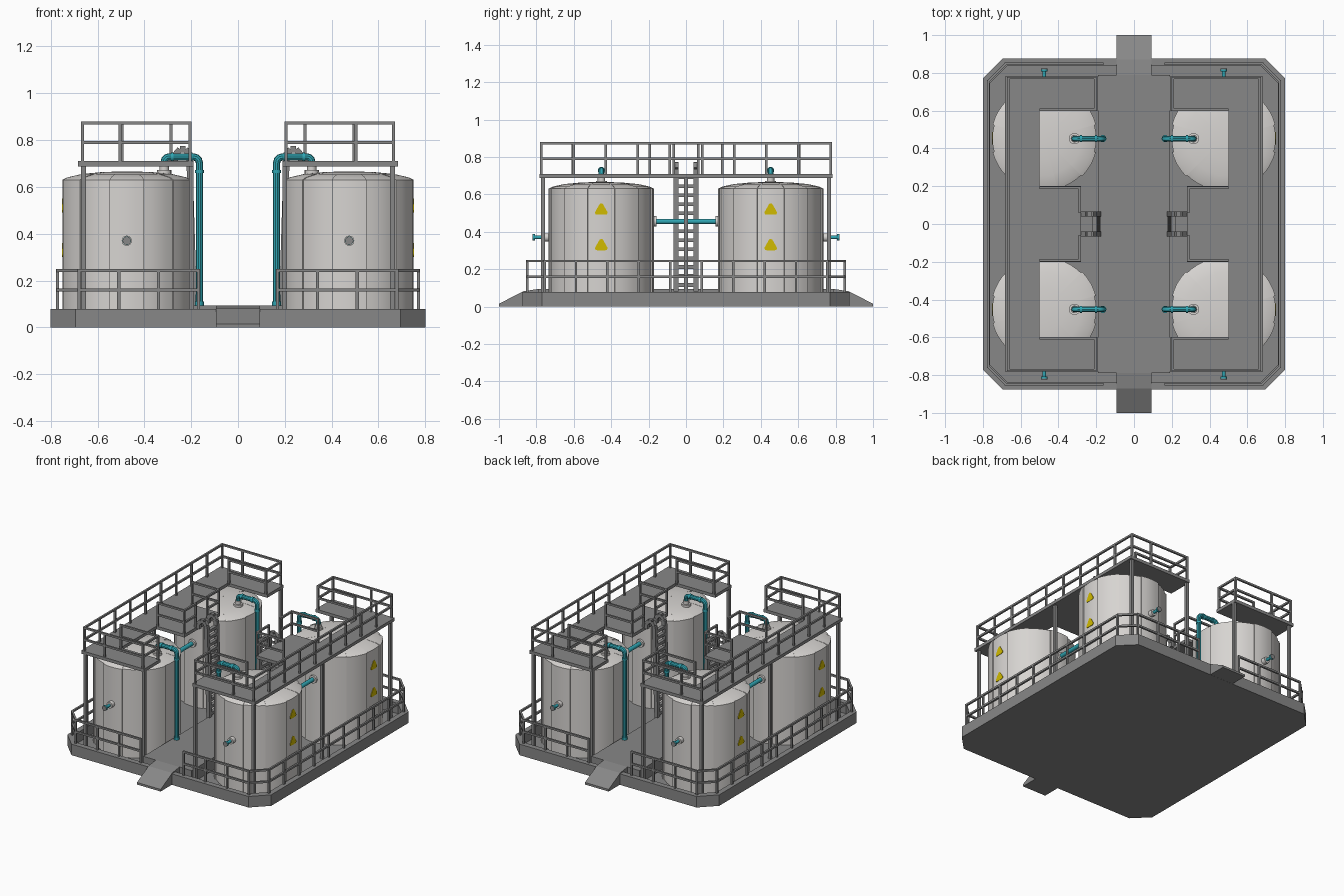
import bpy, bmesh, math
from mathutils import Vector, Matrix

if "Cube" in bpy.data.objects:
    bpy.data.objects.remove(bpy.data.objects["Cube"])


def material(name, rgb):
    m = bpy.data.materials.new(name)
    m.diffuse_color = (*rgb, 1)
    m.use_nodes = True
    m.node_tree.nodes["Principled BSDF"].inputs["Base Color"].default_value = m.diffuse_color
    return m


GREY = material("steel_grey", (0.245, 0.245, 0.245))
LIGHT = material("tank_light_grey", (0.68, 0.66, 0.64))
TEAL = material("pipe_teal", (0.03, 0.38, 0.45))
YELLOW = material("warning_yellow", (0.64, 0.5, 0.0))


def finish(name, bm, mat, smooth=False):
    bmesh.ops.recalc_face_normals(bm, faces=bm.faces)
    me = bpy.data.meshes.new(name)
    bm.to_mesh(me)
    bm.free()
    me.materials.clear()
    me.materials.append(mat)
    if smooth:
        me.polygons.foreach_set("use_smooth", [True] * len(me.polygons))
        me.set_sharp_from_angle(angle=math.radians(35))
    ob = bpy.data.objects.new(name, me)
    bpy.context.collection.objects.link(ob)
    return ob


def bar(bm, a, b, w, d=None):
    """Square bar from a to b."""
    a, b = Vector(a), Vector(b)
    v = b - a
    rot = v.to_track_quat('Z', 'Y').to_matrix().to_4x4()
    scale = Matrix.Diagonal((w, d or w, v.length, 1))
    bmesh.ops.create_cube(bm, size=1, matrix=Matrix.Translation((a + b) / 2) @ rot @ scale)


def box(bm, lo, hi):
    """Axis-aligned box between two corners."""
    lo, hi = Vector(lo), Vector(hi)
    m = Matrix.Translation((lo + hi) / 2) @ Matrix.Diagonal((*(hi - lo), 1))
    bmesh.ops.create_cube(bm, size=1, matrix=m)


def cyl(bm, a, b, r, n=16):
    """Cylinder from a to b."""
    a, b = Vector(a), Vector(b)
    v = b - a
    m = Matrix.Translation((a + b) / 2) @ v.to_track_quat('Z', 'Y').to_matrix().to_4x4()
    bmesh.ops.create_cone(bm, cap_ends=True, segments=n, radius1=r, radius2=r,
                          depth=v.length, matrix=m)


def prism(bm, pts, offset):
    """Closed solid: an outline of 3D points swept along an offset."""
    lo = [bm.verts.new(p) for p in pts]
    hi = [bm.verts.new(Vector(p) + Vector(offset)) for p in pts]
    bm.faces.new(lo)
    bm.faces.new(hi)
    for i in range(len(pts)):
        j = (i + 1) % len(pts)
        bm.faces.new((lo[i], lo[j], hi[j], hi[i]))


def railing(bm, path, z0, z1, zmid, w, step):
    """Top rail, middle rail and evenly spaced posts along a path."""
    for (ax, ay), (bx, by) in zip(path, path[1:]):
        for z in (z1 - w / 2, zmid):
            bar(bm, (ax, ay, z), (bx, by, z), w)
        n = max(1, round(math.hypot(bx - ax, by - ay) / step))
        for i in range(n + 1):
            t = i / n
            x, y = ax + (bx - ax) * t, ay + (by - ay) * t
            bar(bm, (x, y, z0), (x, y, z1), w)


def octagon(x, y, c):
    return [(x, y - c), (x - c, y), (c - x, y), (-x, y - c),
            (-x, c - y), (c - x, -y), (x - c, -y), (x, c - y)]


# spill tray: low floor surrounded by a kerb, as one lofted solid
bm = bmesh.new()
outer, inner = octagon(0.8, 0.875, 0.105), octagon(0.762, 0.837, 0.092)
loops = [[bm.verts.new((x, y, z)) for x, y in o]
         for o, z in ((outer, 0), (outer, 0.078), (inner, 0.078), (inner, 0.005))]
for a, b in zip(loops, loops[1:]):
    for i in range(8):
        j = (i + 1) % 8
        bm.faces.new((a[i], a[j], b[j], b[i]))
bm.faces.new(loops[0])
bm.faces.new(loops[-1])
finish("spill_tray", bm, GREY)

# central walkway and end ramps
bm = bmesh.new()
box(bm, (-0.19, -0.79, 0.003), (0.19, 0.79, 0.094))
finish("walkway", bm, GREY)
for s, tag in ((-1, "front"), (1, "back")):
    bm = bmesh.new()
    prof = [(0.79, 0.001), (1.0, 0.0), (1.0, 0.015), (0.87, 0.082), (0.79, 0.094)]
    prism(bm, [(-0.093, s * y, z) for y, z in prof], (0.186, 0, 0))
    finish(tag + "_ramp", bm, GREY)

TX, TY, R = 0.475, 0.453, 0.283


def tank(name, cx, cy):
    """Panelled shell with every other panel raised, and a shallow dome."""
    bm = bmesh.new()
    ring = []
    for k in range(12):
        r = R if k % 2 else R - 0.008
        for i in range(5):
            a = math.radians(30 * k - 15 + 7.5 * i)
            ring.append((r * math.cos(a), r * math.sin(a)))
    levels = [(1, 0.004), (1, 0.63), (0.92, 0.641), (0.7, 0.655), (0.4, 0.663), (0.12, 0.666)]
    rows = [[bm.verts.new((cx + x * s, cy + y * s, z)) for x, y in ring] for s, z in levels]
    n = len(ring)
    for lo, hi in zip(rows, rows[1:]):
        for i in range(n):
            bm.faces.new((lo[i], lo[(i + 1) % n], hi[(i + 1) % n], hi[i]))
    bm.faces.new(rows[-1])
    bm.faces.new(rows[0])
    finish(name, bm, LIGHT, True)


def pipe(name, pts, r):
    """Round pipe along a path of points."""
    cu = bpy.data.curves.new(name + "_path", 'CURVE')
    cu.dimensions = '3D'
    cu.bevel_depth, cu.bevel_resolution, cu.use_fill_caps = r, 3, True
    sp = cu.splines.new('POLY')
    sp.points.add(len(pts) - 1)
    for p, q in zip(sp.points, pts):
        p.co = (*q, 1)
    tmp = bpy.data.objects.new(name + "_tmp", cu)
    bpy.context.collection.objects.link(tmp)
    dg = bpy.context.evaluated_depsgraph_get()
    bm = bmesh.new()
    bm.from_mesh(bpy.data.meshes.new_from_object(tmp.evaluated_get(dg)))
    bpy.data.objects.remove(tmp)
    return bm


for sx, side in ((-1, "left"), (1, "right")):
    for sy, end in ((-1, "front"), (1, "back")):
        tag = f"{end}_{side}_"
        cx, cy, py = sx * TX, sy * TY, sy * 0.452
        tank(tag + "tank", cx, cy)
        # light flanges: roof nozzle, end outlet, link pipe socket
        bm = bmesh.new()
        px = sx * 0.315
        cyl(bm, (px, py, 0.64), (px, py, 0.672), 0.03)
        cyl(bm, (px, py, 0.672), (px, py, 0.695), 0.02)
        cyl(bm, (cx, sy * 0.70, 0.37), (cx, sy * 0.765, 0.37), 0.022)
        cyl(bm, (cx, sy * 0.20, 0.455), (cx, sy * 0.157, 0.455), 0.028)
        finish(tag + "tank_flanges", bm, LIGHT, True)
        # down pipe with rounded elbows and collars
        path = [(0.315, 0.69), (0.315, 0.705)]
        path += [(0.295 + 0.02 * math.cos(a), 0.708 + 0.02 * math.sin(a))
                 for a in (0.0, 0.52, 1.05, 1.57)]
        path += [(0.19 + 0.025 * math.cos(a), 0.703 + 0.025 * math.sin(a))
                 for a in (1.57, 2.09, 2.62, 3.14)]
        path += [(0.165, 0.08)]
        bm = pipe(tag + "down_pipe", [(sx * x, py, z) for x, z in path], 0.0155)
        for x0, x1 in ((0.275, 0.287), (0.195, 0.207)):
            cyl(bm, (sx * x0, py, 0.728), (sx * x1, py, 0.728), 0.019)
        for z0, z1 in ((0.66, 0.672), (0.09, 0.11)):
            cyl(bm, (sx * 0.165, py, z0), (sx * 0.165, py, z1), 0.019)
        finish(tag + "down_pipe", bm, TEAL, True)
        # end outlet with cap
        bm = bmesh.new()
        cyl(bm, (cx, sy * 0.76, 0.37), (cx, sy * 0.81, 0.37), 0.01)
        cyl(bm, (cx, sy * 0.807, 0.37), (cx, sy * 0.818, 0.37), 0.018)
        finish(tag + "outlet", bm, TEAL)
        bm = bmesh.new()
        cyl(bm, (cx, sy * 0.815, 0.37), (cx, sy * 0.822, 0.37), 0.017)
        finish(tag + "outlet_cap", bm, GREY)
        # rounded warning triangles on the outer side
        bm = bmesh.new()
        for zc in (0.515, 0.325):
            pts = []
            for a in (90, 210, 330):
                c = math.radians(a)
                for d in (-60, -20, 20, 60):
                    b = math.radians(a + d)
                    pts.append((sx * (TX + R - 0.0125), cy + 0.026 * math.cos(c) + 0.011 * math.cos(b),
                                zc + 0.026 * math.sin(c) + 0.011 * math.sin(b)))
            prism(bm, pts, (sx * 0.0065, 0, 0))
        finish(tag + "warning_signs", bm, YELLOW)

    # pipe linking the two tanks
    bm = bmesh.new()
    cyl(bm, (sx * TX, -0.16, 0.455), (sx * TX, 0.16, 0.455), 0.0145)
    finish(side + "_link_pipe", bm, TEAL, True)

    # raised platform with cut-outs above the tanks
    half = [(0.683, 0.782), (0.19, 0.782), (0.19, 0.6), (0.5, 0.6), (0.5, 0.2), (0.28, 0.2)]
    outline = half + [(x, -y) for x, y in reversed(half)]
    bm = bmesh.new()
    prism(bm, [(sx * x, y, 0.688) for x, y in outline], (0, 0, 0.022))
    finish(side + "_platform", bm, GREY)

    # platform posts
    bm = bmesh.new()
    for x, y in ((0.66, 0.765), (0.66, -0.765), (0.2, 0.765), (0.2, -0.765), (0.66, 0)):
        bar(bm, (sx * x, y, 0.003), (sx * x, y, 0.69), 0.02)
    finish(side + "_platform_posts", bm, GREY)

    # platform railing
    bm = bmesh.new()
    end_run = [(0.495, 0.606), (0.205, 0.606), (0.205, 0.773), (0.505, 0.773), (0.665, 0.773)]
    inner = [(0.287, 0.065), (0.287, 0.193), (0.495, 0.193)]
    for s in (-1, 1):
        for run in (end_run, inner):
            railing(bm, [(sx * x, s * y) for x, y in run], 0.7, 0.88, 0.79, 0.013, 0.32)
    railing(bm, [(sx * 0.665, -0.773), (sx * 0.665, 0.773)], 0.7, 0.88, 0.79, 0.013, 0.17)
    finish(side + "_platform_railing", bm, GREY)

    # ladder with hooked side rails
    bm = bmesh.new()
    hook = [(0.188, 0.08), (0.208, 0.735), (0.225, 0.761), (0.248, 0.761), (0.27, 0.735), (0.27, 0.70)]
    for s in (-1, 1):
        for (x0, z0), (x1, z1) in zip(hook, hook[1:]):
            bar(bm, (sx * x0, s * 0.054, z0), (sx * x1, s * 0.054, z1), 0.026)
    for i in range(13):
        z = 0.115 + 0.048 * i
        x = sx * (0.188 + 0.02 * (z - 0.08) / 0.655)
        box(bm, (x - 0.012, -0.05, z - 0.01), (x + 0.012, 0.05, z + 0.01))
    finish(side + "_ladder", bm, GREY)

    # ground railing around the kerb
    bm = bmesh.new()
    run = [(0.168, 0.848), (0.68, 0.848), (0.772, 0.756)]
    run += [(x, -y) for x, y in reversed(run)]
    railing(bm, [(sx * x, y) for x, y in run], 0.07, 0.25, 0.16, 0.013, 0.17)
    finish(side + "_ground_railing", bm, GREY)
